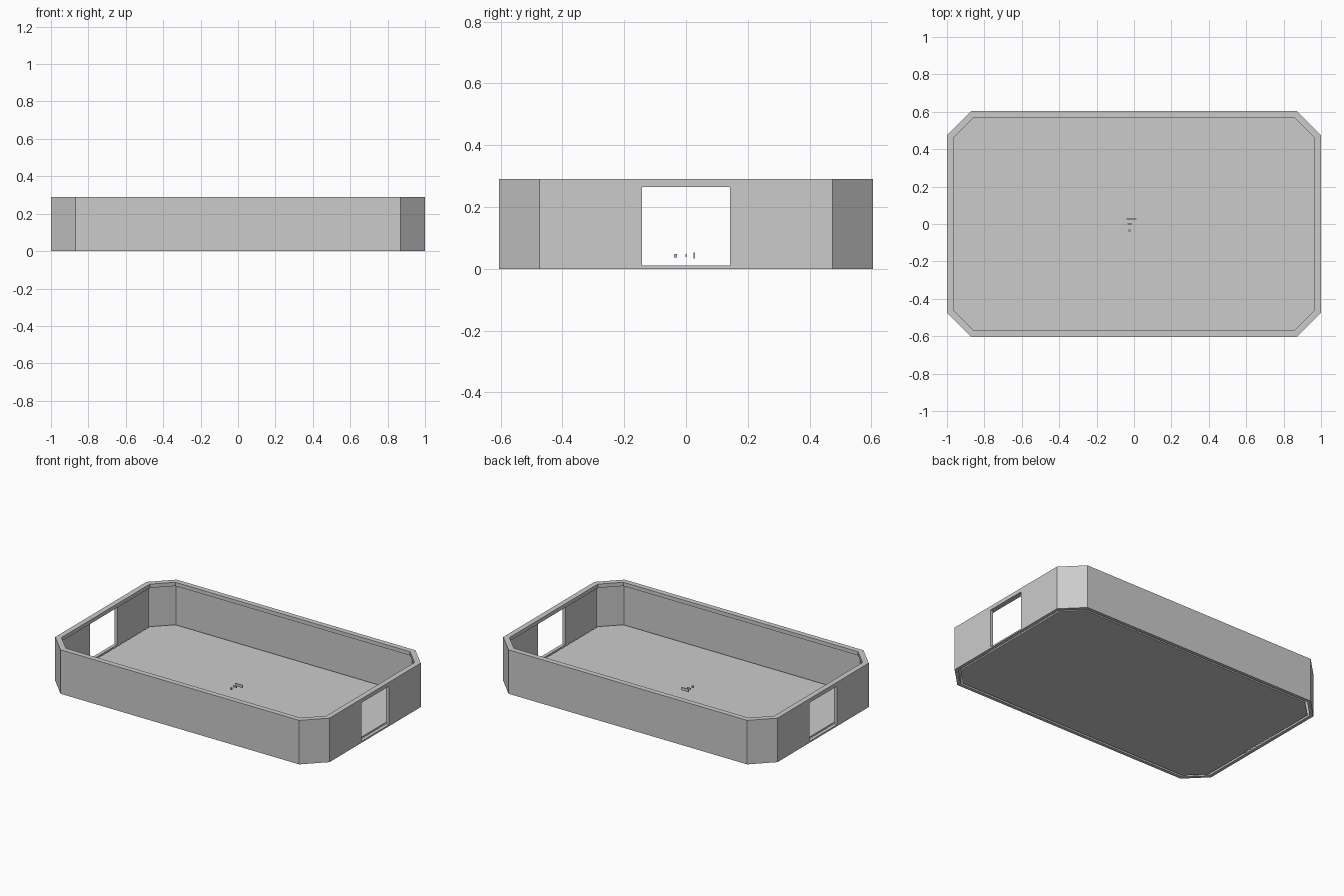
import bpy, bmesh

if "Cube" in bpy.data.objects:
    bpy.data.objects.remove(bpy.data.objects["Cube"])

HX, HY, CH = 1.0, 0.605, 0.13


def octagon(inset, z):
    x, y, c = HX - inset, HY - inset, CH - 0.586 * inset
    return [(x, y - c, z), (x - c, y, z), (-x + c, y, z), (-x, y - c, z),
            (-x, -y + c, z), (-x + c, -y, z), (x - c, -y, z), (x, -y + c, z)]


def make_object(name, bm):
    bmesh.ops.recalc_face_normals(bm, faces=bm.faces)
    mesh = bpy.data.meshes.new(name)
    bm.to_mesh(mesh)
    bm.free()
    ob = bpy.data.objects.new(name, mesh)
    bpy.context.collection.objects.link(ob)
    return ob


def loft(name, profile, closed):
    """Sweep (inset, z) profile points round the chamfered outline."""
    bm = bmesh.new()
    rings = [[bm.verts.new(p) for p in octagon(*q)] for q in profile]
    pairs = list(zip(rings, rings[1:]))
    if closed:
        pairs.append((rings[-1], rings[0]))
    else:
        bm.faces.new(rings[0])
        bm.faces.new(rings[-1])
    for a, b in pairs:
        for i in range(8):
            j = (i + 1) % 8
            bm.faces.new((a[i], a[j], b[j], b[i]))
    return make_object(name, bm)


def box(name, lo, hi):
    bm = bmesh.new()
    bmesh.ops.create_cube(bm, size=1)
    for v in bm.verts:
        v.co = [(lo[k] + hi[k]) / 2 + v.co[k] * (hi[k] - lo[k]) for k in range(3)]
    return make_object(name, bm)


# Chamfered wall with an inward lip along the top
wall = loft("tray_wall", [(0, 0), (0, 0.29), (0.035, 0.29), (0.035, 0.265),
                          (0.022, 0.265), (0.022, 0)], True)

# Handle openings through both ends
cutter = box("handle_cutter", (-1.2, -0.143, 0.01), (1.2, 0.143, 0.264))
cutter.hide_render = True
cutter.hide_viewport = True
cut = wall.modifiers.new("handle_openings", 'BOOLEAN')
cut.operation = 'DIFFERENCE'
cut.solver = 'EXACT'
cut.object = cutter

# Floor plate, sitting just inside the wall
loft("tray_floor", [(0.035, 0.001), (0.035, 0.01)], False)

# Three tiny slivers above the middle of the floor
for i, (x0, x1, y, w, z0, z1) in enumerate([
        (-0.040, 0.014, 0.027, 0.005, 0.034, 0.052),
        (-0.036, -0.010, 0.0, 0.004, 0.038, 0.048),
        (-0.030, -0.020, -0.034, 0.010, 0.036, 0.048)]):
    box(f"centre_sliver_{i + 1}", (x0, y - w / 2, z0), (x1, y + w / 2, z1))
